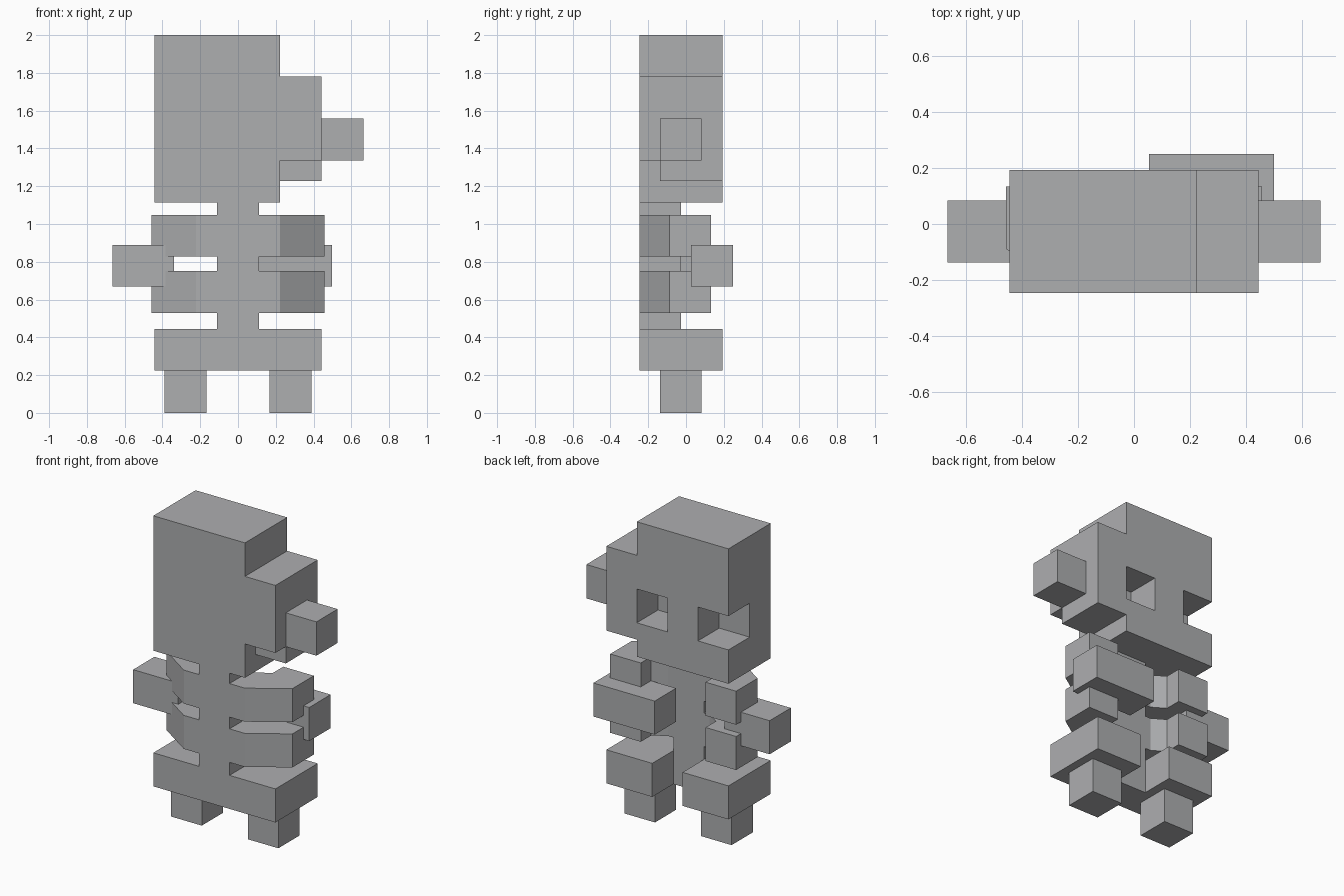
import bpy, bmesh
from mathutils import Vector

if "Cube" in bpy.data.objects:
    bpy.data.objects.remove(bpy.data.objects["Cube"])

grey = bpy.data.materials.new("plain_grey")
grey.diffuse_color = (0.42, 0.425, 0.435, 1)
grey.use_nodes = True
grey.node_tree.nodes["Principled BSDF"].inputs["Base Color"].default_value = grey.diffuse_color


def prism(name, outline, axis, lo, hi):
    """Extrude a closed outline: axis 'z' uses (x, y) points, axis 'y' uses (x, z)."""
    def place(a, b, h):
        return (a, b, h) if axis == 'z' else (a, h, b)
    bm = bmesh.new()
    face = bm.faces.new([bm.verts.new(place(a, b, lo)) for a, b in outline])
    new = bmesh.ops.extrude_face_region(bm, geom=[face])["geom"]
    verts = [v for v in new if isinstance(v, bmesh.types.BMVert)]
    bmesh.ops.translate(bm, verts=verts, vec=Vector(place(0, 0, hi - lo)))
    bmesh.ops.recalc_face_normals(bm, faces=bm.faces)
    mesh = bpy.data.meshes.new(name)
    bm.to_mesh(mesh)
    bm.free()
    mesh.materials.append(grey)
    obj = bpy.data.objects.new(name, mesh)
    bpy.context.collection.objects.link(obj)
    return obj


def box(name, x, y, z):
    (x0, x1), (y0, y1) = x, y
    return prism(name, [(x0, y0), (x1, y0), (x1, y1), (x0, y1)], 'z', *z)


def cut(obj, cutter):
    cutter.hide_render = True
    cutter.hide_viewport = True
    mod = obj.modifiers.new(cutter.name, 'BOOLEAN')
    mod.operation = 'DIFFERENCE'
    mod.solver = 'EXACT'
    mod.object = cutter


FRONT, MID, BACK = -0.245, -0.027, 0.193

# Skull with stepped side block, two eye sockets and a recessed lower step
skull = prism("skull", [(-.443, 1.115), (.222, 1.115), (.222, 1.227), (.443, 1.227),
                        (.443, 1.78), (.222, 1.78), (.222, 2), (-.443, 2)],
              'y', FRONT, BACK)
cut(skull, box("inner_socket_cutter", (0, .222), (MID, .4), (1.337, 1.559)))
cut(skull, box("outer_socket_cutter", (-.6, -.222), (MID, .4), (1.337, 1.559)))
cut(skull, box("lower_step_cutter", (.222, .6), (-.5, -.137), (1.1, 1.337)))
box("ear_block", (.443, .665), (-.137, .083), (1.337, 1.559))

# Rib cage: two chamfered U-shaped rings
half = [(.222, FRONT), (.457, -.088), (.457, .133), (.235, .133), (.235, .025), (.15, MID)]
ring = half + [(-x, y) for x, y in reversed(half)]
prism("lower_ribs", ring, 'z', .53, .75)
prism("upper_ribs", ring, 'z', .827, 1.047)

# Spine pieces between pelvis, ribs and skull
for name, z in (("lower_spine", (.445, .53)), ("middle_spine", (.75, .827)),
                ("neck", (1.047, 1.115))):
    box(name, (-.11, .11), (FRONT, MID), z)

# Arms: one sticks out sideways, one lies across the open side of the ribs
box("side_arm", (-.665, -.338), (-.137, .083), (.67, .89))
box("crossed_arm", (.053, .498), (.027, .249), (.67, .89))

# U-shaped pelvis
prism("pelvis", [(-.443, FRONT), (.443, FRONT), (.443, BACK), (.11, BACK), (.11, MID),
                 (-.11, MID), (-.11, BACK), (-.443, BACK)], 'z', .225, .445)

# Legs
for side, name in ((-1, "left_leg"), (1, "right_leg")):
    box(name, sorted((side * .167, side * .389)), (-.137, .083), (0, .225))
